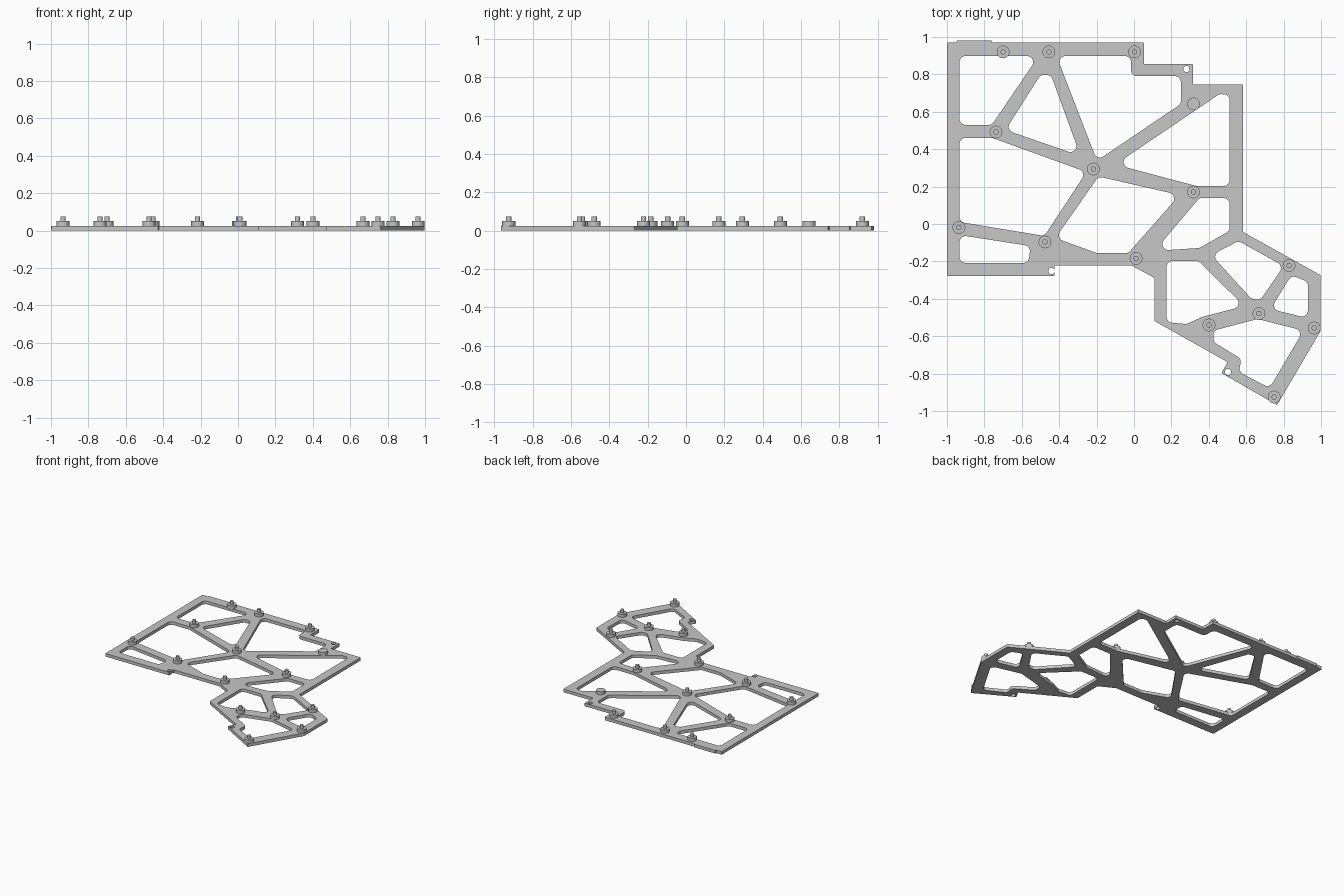
import bpy
import bmesh
import math
from mathutils import Vector

default_cube = bpy.data.objects.get("Cube")
if default_cube:
    bpy.data.objects.remove(default_cube, do_unlink=True)

PLATE_TOP = 0.025
FLANGE_TOP = 0.05
PIN_TOP = 0.075

grey = bpy.data.materials.new("plain grey")
grey.use_nodes = True
grey.diffuse_color = (0.57, 0.57, 0.57, 1)
grey.node_tree.nodes["Principled BSDF"].inputs["Base Color"].default_value = grey.diffuse_color


def rounded(corners, radius, steps=5):
    """Replace every corner of a polygon with a circular fillet."""
    points = [Vector((x, y, 0)) for x, y in corners]
    path = []
    for i, corner in enumerate(points):
        before = points[i - 1] - corner
        after = points[(i + 1) % len(points)] - corner
        half = before.angle(after) / 2
        reach = min(radius / math.tan(half), before.length * 0.48, after.length * 0.48)
        u, v = before.normalized(), after.normalized()
        centre = corner + (u + v).normalized() * reach / math.cos(half)
        arc_radius = reach * math.tan(half)
        start = (corner + u * reach - centre).normalized()
        end = (corner + v * reach - centre).normalized()
        path += [centre + start.slerp(end, k / steps) * arc_radius for k in range(steps + 1)]
    return path


def circle(x, y, radius, sides=16):
    turn = math.tau / sides
    return [Vector((x + radius * math.cos(k * turn), y + radius * math.sin(k * turn), 0))
            for k in range(sides)]


def add_loop(curve, path):
    spline = curve.splines.new("POLY")
    spline.points.add(len(path) - 1)
    for point, place in zip(spline.points, path):
        point.co = (place.x, place.y, 0, 1)
    spline.use_cyclic_u = True


def add_object(name, mesh):
    obj = bpy.data.objects.new(name, mesh)
    bpy.context.collection.objects.link(obj)
    mesh.materials.clear()
    mesh.materials.append(grey)
    return obj


# Outer edge of the frame, clockwise from the back left of the top
outline = [
    (-1, .97), (-.95, .97), (-.95, .98), (-.76, .98), (-.76, .97), (.053, .97),
    (.053, .855), (.315, .855), (.315, .745), (.583, .745), (.583, -.043),
    (.997, -.273), (.997, -.573), (.765, -.968), (.468, -.797), (.5, -.738),
    (.11, -.519), (.11, -.289), (-.013, -.222), (-.425, -.222),
    (-.425, -.278), (-1, -.278)]

# Openings between the struts
windows = {
    "back left": [(-.933, .898), (-.51, .898), (-.76, .53), (-.933, .53)],
    "back triangle": [(-.5, .797), (-.444, .797), (-.286, .364), (-.687, .503)],
    "back middle": [(-.414, .898), (-.016, .898), (-.016, .791), (.251, .791),
                    (.251, .642), (-.198, .338)],
    "right triangle": [(-.1, .318), (.457, .695), (.511, .69), (.511, .203), (.334, .203)],
    "left": [(-.933, .46), (-.757, .46), (-.254, .278), (-.479, -.064), (-.933, .011)],
    "front left": [(-.933, -.059), (-.553, -.118), (-.564, -.208), (-.933, -.208)],
    "middle": [(-.19, .254), (.243, .155), (-.03, -.155), (-.2, -.155), (-.42, -.075)],
    "right": [(.35, .139), (.511, .139), (.511, -.037), (.35, -.128), (.11, -.144)],
    "wing inner": [(.174, -.198), (.345, -.198), (.59, -.439), (.37, -.495),
                   (.28, -.535), (.174, -.525)],
    "wing back": [(.414, -.166), (.559, -.091), (.8, -.225), (.676, -.406), (.628, -.4)],
    "wing side": [(.842, -.273), (.93, -.31), (.93, -.503), (.73, -.455)],
    "wing front": [(.425, -.57), (.66, -.508), (.906, -.57), (.725, -.877),
                   (.56, -.79), (.575, -.722), (.425, -.631)],
}

# Frame plate: filled outline with windows and three screw holes
curve = bpy.data.curves.new("frame_profile", "CURVE")
curve.dimensions = "2D"
curve.fill_mode = "BOTH"
curve.extrude = PLATE_TOP / 2
add_loop(curve, rounded(outline, 0.003, steps=1))
for corners in windows.values():
    add_loop(curve, rounded(corners, 0.032))
for x, y in [(.281, .829), (-.441, -.251), (.503, -.791)]:
    add_loop(curve, circle(x, y, 0.017))
helper = bpy.data.objects.new("frame_helper", curve)
bpy.context.collection.objects.link(helper)
bpy.context.view_layer.update()
evaluated = helper.evaluated_get(bpy.context.evaluated_depsgraph_get())
plate_mesh = bpy.data.meshes.new_from_object(evaluated)
bpy.data.objects.remove(helper, do_unlink=True)

bm = bmesh.new()
bm.from_mesh(plate_mesh)
bmesh.ops.remove_doubles(bm, verts=bm.verts, dist=0.0001)
bmesh.ops.translate(bm, verts=bm.verts, vec=(0, 0, PLATE_TOP / 2))
bmesh.ops.recalc_face_normals(bm, faces=bm.faces)
for face in bm.faces:
    face.smooth = False
bm.to_mesh(plate_mesh)
bm.free()
add_object("frame_plate", plate_mesh)


def add_cylinder(bm, radius, bottom, top):
    made = bmesh.ops.create_cone(bm, cap_ends=True, segments=24, radius1=radius,
                                 radius2=radius, depth=top - bottom)
    bmesh.ops.translate(bm, verts=made["verts"], vec=(0, 0, (top + bottom) / 2))


def peg_mesh(name, with_pin):
    bm = bmesh.new()
    add_cylinder(bm, 0.034, PLATE_TOP - 0.005, FLANGE_TOP)
    if with_pin:
        add_cylinder(bm, 0.014, FLANGE_TOP - 0.005, PIN_TOP)
    mesh = bpy.data.meshes.new(name)
    bm.to_mesh(mesh)
    bm.free()
    return mesh


# Locating pegs, each a flange with a thin pin, and one plain pad
peg = peg_mesh("peg", with_pin=True)
for x, y in [(-.7, .92), (-.455, .92), (.003, .92), (-.738, .492), (-.217, .294),
             (.318, .171), (-.936, -.019), (-.476, -.096), (.011, -.184),
             (.829, -.222), (.401, -.54), (.668, -.479), (.963, -.556), (.749, -.925)]:
    add_object("locating_peg", peg).location = (x, y, 0)
add_object("plain_pad", peg_mesh("pad", with_pin=False)).location = (.318, .642, 0)

# Round sides shade smoothly, rims stay sharp
bpy.ops.object.select_all(action="DESELECT")
for obj in bpy.context.collection.objects:
    if obj.name.startswith(("locating_peg", "plain_pad")):
        obj.select_set(True)
        bpy.context.view_layer.objects.active = obj
bpy.ops.object.shade_smooth_by_angle(angle=math.radians(35))
